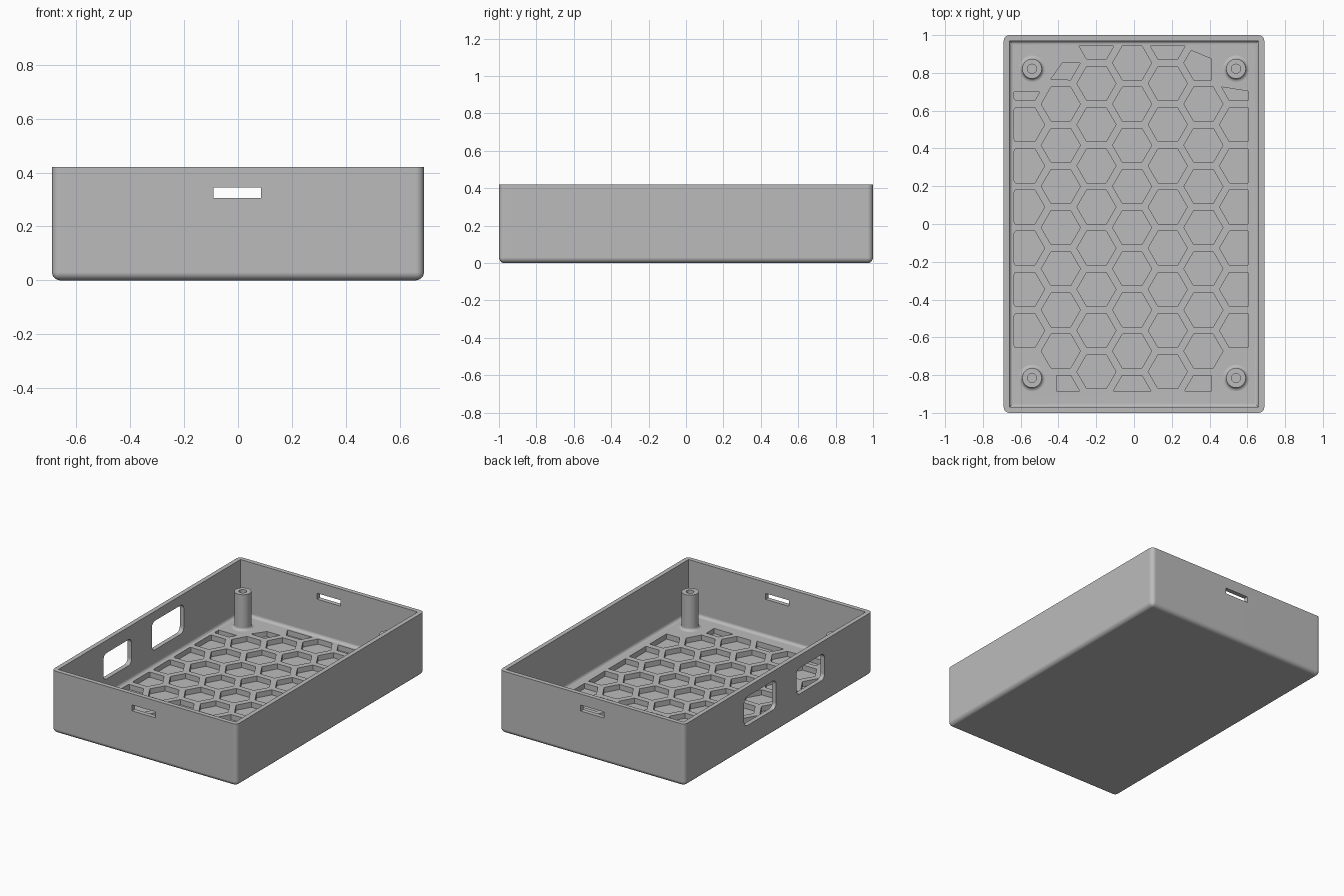
import bpy, bmesh
from math import cos, sin, pi, radians
from mathutils import Vector

if "Cube" in bpy.data.objects:
    bpy.data.objects.remove(bpy.data.objects["Cube"], do_unlink=True)

HALF_X, HALF_Y, HEIGHT, WALL = 0.69, 1.0, 0.42, 0.03
FLOOR, POCKET = 0.055, 0.02

grey = bpy.data.materials.new("grey plastic")
grey.use_nodes = True
grey.diffuse_color = (0.5, 0.5, 0.5, 1)
grey.node_tree.nodes["Principled BSDF"].inputs["Base Color"].default_value = (0.5, 0.5, 0.5, 1)


def make_object(name, bm):
    bmesh.ops.recalc_face_normals(bm, faces=bm.faces)
    mesh = bpy.data.meshes.new(name)
    bm.to_mesh(mesh)
    bm.free()
    mesh.materials.append(grey)
    obj = bpy.data.objects.new(name, mesh)
    bpy.context.collection.objects.link(obj)
    return obj


def activate(obj):
    bpy.ops.object.select_all(action='DESELECT')
    obj.select_set(True)
    bpy.context.view_layer.objects.active = obj


def add_box(bm, lo, hi, radius=0, rounded=None):
    """Box between two corners; edges passing the 'rounded' test are filleted."""
    lo, hi = Vector(lo), Vector(hi)
    verts = bmesh.ops.create_cube(bm, size=1)["verts"]
    for v in verts:
        v.co = (lo + hi) / 2 + v.co * (hi - lo)
    if rounded:
        edges = {e for v in verts for e in v.link_edges}
        edges = [e for e in edges if rounded(e.verts[0].co, e.verts[1].co)]
        bmesh.ops.bevel(bm, geom=edges, offset=radius, offset_type='OFFSET',
                        segments=5, profile=0.5, affect='EDGES')


def cut(target, name, bm):
    cutter = make_object(name, bm)
    cutter.hide_render = True
    mod = target.modifiers.new(name, 'BOOLEAN')
    mod.operation, mod.solver, mod.object = 'DIFFERENCE', 'EXACT', cutter
    activate(target)
    bpy.ops.object.modifier_apply(modifier=name)
    bpy.data.objects.remove(cutter, do_unlink=True)


def clip(points, px, py, nx, ny):
    """Keep the part of a polygon on the normal side of a line."""
    side = [(x - px) * nx + (y - py) * ny for x, y in points]
    out = []
    for i, (a, da) in enumerate(zip(points, side)):
        b, db = points[(i + 1) % len(points)], side[(i + 1) % len(points)]
        if da >= 0:
            out.append(a)
        if da * db < 0:
            out.append(a.lerp(b, da / (da - db)))
    return out


# Tray body: rounded outside, open top
bm = bmesh.new()
add_box(bm, (-HALF_X, -HALF_Y, 0), (HALF_X, HALF_Y, HEIGHT), 0.03,
        lambda a, b: min(a.z, b.z) < HEIGHT / 2)
tray = make_object("tray", bm)

# Cavity with a fillet around the floor
bm = bmesh.new()
add_box(bm, (WALL - HALF_X, WALL - HALF_Y, FLOOR), (HALF_X - WALL, HALF_Y - WALL, HEIGHT + 0.1),
        0.022, lambda a, b: max(a.z, b.z) < HEIGHT / 2)
cut(tray, "cavity", bm)

# Honeycomb pockets, trimmed to a border and around the corner posts
PITCH, RADIUS = 0.218, 0.1035
BORDER = [(-0.635, 0, 1, 0), (0.603, 0, -1, 0), (0, 0.942, 0, -1), (0, -0.885, 0, 1)]
CORNERS = {
    (-3, True): [(0, 0.7, 0, -1)],
    (3, True): [(0.466, 0.725, -0.16, -1)],
    (-2, True): [(0, 0.852, 0, -1), (-0.44, 0.767, 0.085, -0.06)],
    (2, True): [(0.41, 0, -1, 0), (0.3, 0.92, -0.42, -1)],
    (-2, False): [(-0.41, 0, 1, 0)],
    (2, False): [(0.41, 0, -1, 0)],
}
bm = bmesh.new()
for col in range(-3, 4):
    cx = -0.01 + col * PITCH * cos(pi / 6)
    for row in range(-6, 6):
        cy = 0.09 + (row + (col + 1) % 2 / 2) * PITCH
        if abs(col) == 3 and not -0.66 < cy < 0.9:
            continue
        lines = list(BORDER)
        if abs(cy) > 0.7:
            lines += CORNERS.get((col, cy > 0), [])
        pts = [Vector((cx + RADIUS * cos(i * pi / 3), cy + RADIUS * sin(i * pi / 3)))
               for i in range(6)]
        for line in lines:
            pts = clip(pts, *line)
        pts = [p for i, p in enumerate(pts) if (p - pts[i - 1]).length > 0.006]
        if len(pts) < 3:
            continue
        face = bm.faces.new([bm.verts.new((p.x, p.y, POCKET)) for p in pts])
        top = bmesh.ops.extrude_face_region(bm, geom=[face])["geom"]
        bmesh.ops.translate(bm, vec=(0, 0, 0.08),
                            verts=[g for g in top if isinstance(g, bmesh.types.BMVert)])
cut(tray, "pockets", bm)

# Latch slots in both end walls, two rounded ports in one side wall
bm = bmesh.new()
for y in (-HALF_Y, HALF_Y):
    add_box(bm, (-0.09, y - 0.1, 0.305), (0.085, y + 0.1, 0.345))
for y0, y1, top in ((-0.49, -0.19, 0.335), (0.025, 0.366, 0.355)):
    add_box(bm, (-HALF_X - 0.1, y0, 0.16), (-HALF_X + 0.1, y1, top), 0.035,
            lambda a, b: abs(a.x - b.x) > 0.1)
cut(tray, "openings", bm)


# Hollow screw posts with flared feet
def add_post(name, x, y):
    profile = [(0.07, FLOOR - 0.005), (0.07, FLOOR)]
    flare = 0.018
    profile += [(0.052 + flare * (1 - sin(t * pi / 8)), FLOOR + flare * (1 - cos(t * pi / 8)))
                for t in range(1, 5)]
    profile += [(0.052, 0.295), (0.024, 0.295), (0.024, 0.1), (0, 0.1)]
    bm = bmesh.new()
    verts = [bm.verts.new((r, 0, z)) for r, z in profile]
    edges = [bm.edges.new(pair) for pair in zip(verts, verts[1:])]
    bmesh.ops.spin(bm, geom=verts + edges, cent=(0, 0, 0), axis=(0, 0, 1),
                   angle=2 * pi, steps=32)
    bmesh.ops.remove_doubles(bm, verts=bm.verts, dist=0.0005)
    post = make_object(name, bm)
    post.location = (x, y, 0)
    return post


parts = [tray]
for end, y in (("front", -0.815), ("back", 0.822)):
    for side, x in (("left", 0.54), ("right", -0.54)):
        parts.append(add_post(f"{end}_{side}_post", x, y))

# Smooth fillets, crisp edges and flat walls
for part in parts:
    activate(part)
    bpy.ops.object.shade_smooth_by_angle(angle=radians(35))
    normals = part.modifiers.new("flat walls", 'WEIGHTED_NORMAL')
    normals.keep_sharp = True
